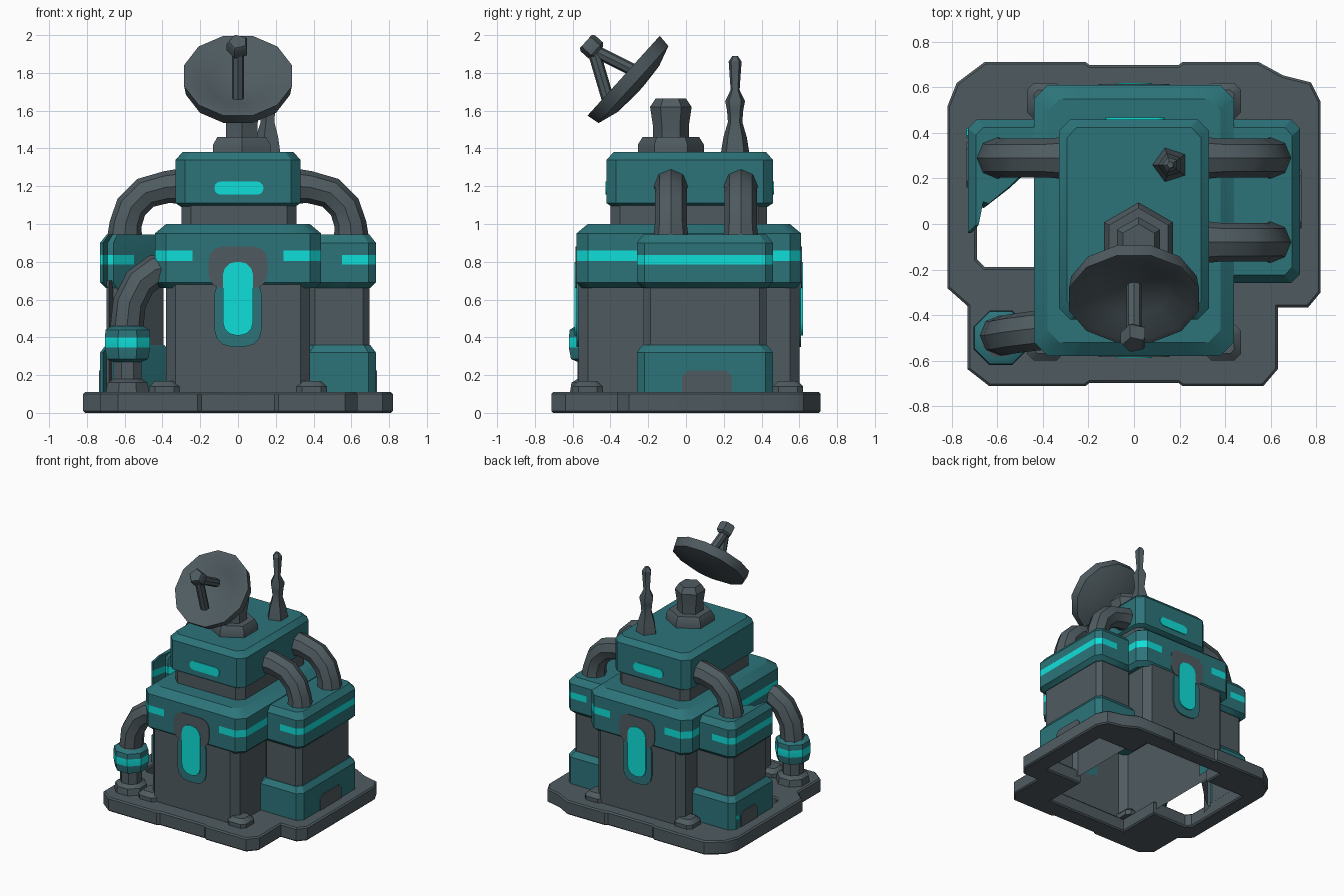
import bpy, bmesh, math
from mathutils import Vector, Matrix

if "Cube" in bpy.data.objects:
    bpy.data.objects.remove(bpy.data.objects["Cube"])


def material(name, rgb):
    m = bpy.data.materials.new(name)
    m.diffuse_color = (*rgb, 1)
    m.use_nodes = True
    m.node_tree.nodes["Principled BSDF"].inputs["Base Color"].default_value = m.diffuse_color
    return m


GRAY = material("slate_gray", (0.078, 0.105, 0.118))
TEAL = material("deep_teal", (0.025, 0.175, 0.195))
CYAN = material("glow_cyan", (0.005, 0.74, 0.70))


def loft(name, rings, mats, rule=None, bottom=True, top=True, matrix=None):
    """Skin a stack of equal-length point rings; rule(level, centre) picks the material."""
    bm = bmesh.new()
    rows = [[bm.verts.new(p) for p in r] for r in rings]
    n = len(rows[0])
    for k in range(len(rows) - 1):
        for i in range(n):
            j = (i + 1) % n
            f = bm.faces.new((rows[k][i], rows[k][j], rows[k + 1][j], rows[k + 1][i]))
            if rule:
                f.material_index = rule(k, f.calc_center_median())
    if bottom:
        bm.faces.new(rows[0][::-1])
    if top:
        bm.faces.new(rows[-1])
    bmesh.ops.recalc_face_normals(bm, faces=bm.faces)
    if matrix:
        bm.transform(matrix)
    me = bpy.data.meshes.new(name)
    bm.to_mesh(me)
    bm.free()
    for m in mats:
        me.materials.append(m)
    ob = bpy.data.objects.new(name, me)
    bpy.context.collection.objects.link(ob)
    return ob


def rect(x0, x1, y0, y1, c, cuts=()):
    """Chamfered rectangle with extra points at x = cuts on front and back."""
    cuts = sorted(cuts)
    return ([(x0 + c, y0)] + [(x, y0) for x in cuts] + [(x1 - c, y0), (x1, y0 + c), (x1, y1 - c), (x1 - c, y1)]
            + [(x, y1) for x in cuts[::-1]] + [(x0 + c, y1), (x0, y1 - c), (x0, y0 + c)])


def stack(name, outline, levels, mats, rule=None, bottom=True):
    """Rings of one outline at (height, inset) levels."""
    xs, ys = zip(*outline)
    cx, cy = (min(xs) + max(xs)) / 2, (min(ys) + max(ys)) / 2
    hx, hy = max(xs) - cx, max(ys) - cy
    rings = [[(cx + (x - cx) * (1 - d / hx), cy + (y - cy) * (1 - d / hy), z) for x, y in outline]
             for z, d in levels]
    return loft(name, rings, mats, rule, bottom)


def lathe(name, profile, sides, mats, rule=None, matrix=None):
    rings = [[(r * math.cos(a), r * math.sin(a), z)
              for a in (2 * math.pi * (i + 0.5) / sides for i in range(sides))] for r, z in profile]
    return loft(name, rings, mats, rule, matrix=matrix)


def to_mesh(ob):
    bpy.ops.object.select_all(action='DESELECT')
    ob.select_set(True)
    bpy.context.view_layer.objects.active = ob
    bpy.ops.object.convert(target='MESH')


def curve(name, splines, dim, mat):
    cu = bpy.data.curves.new(name, 'CURVE')
    cu.dimensions = dim
    for pts in splines:
        s = cu.splines.new('POLY')
        s.points.add(len(pts) - 1)
        for p, q in zip(s.points, pts):
            p.co = (*q[:3], 1)
            p.radius = q[3] if len(q) > 3 else 1
        s.use_cyclic_u = dim == '2D'
    cu.materials.append(mat)
    ob = bpy.data.objects.new(name, cu)
    bpy.context.collection.objects.link(ob)
    return ob


def pipe(name, pts, radius):
    ob = curve(name, [pts], '3D', GRAY)
    ob.data.bevel_depth = radius
    ob.data.bevel_resolution = 2
    ob.data.use_fill_caps = True
    to_mesh(ob)


def pill(name, cx, z0, z1, w, corner, y, side, thick, mat):
    """Thin rounded plate facing front (side -1) or back (side 1)."""
    cz, hz = (z0 + z1) / 2, (z1 - z0) / 2
    pts = []
    for q, (sx, sz) in enumerate([(1, 1), (-1, 1), (-1, -1), (1, -1)]):
        for k in range(4):
            a = math.pi / 2 * (q + k / 3)
            pts.append((cx + sx * (w / 2 - corner) + corner * math.cos(a),
                        cz + sz * (hz - corner) + corner * math.sin(a)))
    loft(name, [[(x, y, z) for x, z in pts], [(x, y + side * thick, z) for x, z in pts]], [mat])


# Base plate: stepped outline with a hollow middle
outer = [(-.64, -.71), (-.22, -.71), (-.2, -.695), (.2, -.695), (.22, -.71), (.57, -.71), (.63, -.64),
         (.63, -.36), (.77, -.36), (.82, -.3), (.82, .54), (.78, .62), (.66, .65), (.55, .71), (.22, .71),
         (.2, .695), (-.2, .695), (-.22, .71), (-.66, .71), (-.78, .62), (-.82, .52), (-.82, -.28),
         (-.73, -.36), (-.73, -.64)]
hole = [(-.70, -.16), (-.66, -.2), (-.36, -.2), (-.36, -.55), (.36, -.55), (.36, -.21), (.68, -.21),
        (.68, .41), (.36, .41), (.36, .58), (-.36, .58), (-.36, .43), (-.70, .43)]
base = curve("base_plate", [[(x * .988, y * .99, 0) for x, y in outer],
                            [(x, y, 0) for x, y in hole]], '2D', GRAY)
base.data.fill_mode = 'BOTH'
base.data.extrude = 0.045
base.data.bevel_depth = 0.01
base.data.bevel_resolution = 0
base.location.z = 0.055
to_mesh(base)

# Corner feet of the main body
for sx in (-1, 1):
    for y in (-.52, .54):
        stack("corner_foot", rect(sx * .39 - .08, sx * .39 + .08, y - .08, y + .08, .03),
              [(.1, 0), (.14, 0), (.17, .03)], [GRAY])

# Main body, banded collar, neck and upper block
stack("main_body", rect(-.38, .38, -.57, .60, .05), [(.05, 0), (.7, 0)], [GRAY], bottom=False)
stack("main_collar", rect(-.44, .44, -.58, .61, .06, (-.24, .24)),
      [(.66, .03), (.69, 0), (.805, 0), (.86, 0), (.95, 0), (1.0, .06)], [TEAL, CYAN],
      lambda k, c: int(k == 2 and abs(c.x) > .24))
stack("neck", rect(-.3, .31, -.4, .43, .05), [(.98, 0), (1.12, 0)], [GRAY])
stack("upper_block", rect(-.33, .33, -.42, .46, .05),
      [(1.09, .03), (1.11, 0), (1.34, 0), (1.38, .035)], [TEAL])

# Side modules: full one on the right, cut-away one with a thin outer wall on the left
left = [(-.36, .46), (-.55, .46), (-.69, .46), (-.73, .42), (-.73, -.04), (-.715, -.04), (-.69, .08),
        (-.66, .07), (-.55, .155), (-.36, .33)]
for side, outline in (("right", rect(.34, .73, -.26, .46, .04, (.55,))), ("left", left)):
    stack(side + "_module", outline, [(.05, .035), (.7, .035)], [GRAY], bottom=False)
    stack(side + "_module_skirt", outline, [(.1, 0), (.32, 0), (.36, .03)], [TEAL], bottom=False)
    stack(side + "_module_cap", outline,
          [(.66, .03), (.69, 0), (.785, 0), (.835, 0), (.9, 0), (.945, .035)], [TEAL, CYAN],
          lambda k, c: int(k == 2 and abs(c.x) > .55))
for name, x, y0, y1, z0, z1, mat in (("right_vent", .733, -.02, .24, .11, .225, GRAY),
                                     ("left_vent", -.733, .16, .36, .11, .225, GRAY),
                                     ("left_indicator", -.733, .38, .42, .18, .215, CYAN)):
    c = (z1 - z0) / 4
    ring = [(y0, z0), (y1, z0), (y1, z1 - c), (y1 - c, z1), (y0 + c, z1), (y0, z1 - c)]
    loft(name, [[(x - .004, y, z) for y, z in ring], [(x + .004, y, z) for y, z in ring]], [mat])

# Windows and lamps on front and back
for side, name, body, cap, block in ((-1, "front", -.57, -.58, -.42), (1, "back", .60, .61, .46)):
    pill(name + "_window_surround", 0, .35, .72, .25, .09, body, side, .009, TEAL)
    pill(name + "_window_frame", 0, .66, .88, .31, .07, cap, side, .005, GRAY)
    pill(name + "_window", 0, .41, .80, .16, .07, cap, side, .009, CYAN)
    pill(name + "_lamp", .005, 1.155, 1.225, .26, .034, block, side, .007, CYAN)

# Elbow pipes from the upper block to the modules
for sx, y in ((1, -.08), (1, .29), (-1, .29)):
    pipe("elbow_pipe", [(sx * x, y, z, r) for x, z, r in
                        ((.3, 1.2, 1.1), (.38, 1.195, 1), (.49, 1.165, 1), (.565, 1.09, 1),
                         (.595, 1.0, 1), (.6, .92, 1.1))], .085)

# Front left pipe with its glowing coupling
pipe("front_left_pipe", [(-.59, -.49, .44), (-.575, -.49, .58), (-.52, -.48, .69), (-.44, -.47, .75),
                         (-.34, -.46, .76)], .088)
lathe("pipe_coupling", [(.125, .1), (.115, .16), (.08, .18), (.08, .27), (.118, .285), (.13, .345),
                        (.13, .4), (.125, .44), (.09, .46)], 8, [GRAY, TEAL, CYAN],
      lambda k, c: 0 if k < 3 else 2 if k == 5 else 1, Matrix.Translation((-.585, -.5, 0)))

# Dish mount and antenna on the roof
lathe("dish_mount", [(.175, 1.37), (.175, 1.42), (.15, 1.46)], 6, [GRAY],
      matrix=Matrix.Translation((.02, -.08, 0)))
lathe("dish_knob", [(.095, 1.45), (.095, 1.52), (.11, 1.62), (.08, 1.665)], 6, [GRAY],
      matrix=Matrix.Translation((.02, -.08, 0)))
lathe("antenna", [(.08, 1.37), (.065, 1.46), (.04, 1.54), (.045, 1.6), (.055, 1.65), (.025, 1.71),
                  (.036, 1.86), (.015, 1.89)], 5, [GRAY], matrix=Matrix.Translation((.16, .26, 0)))

# Tilted dish with receiver on two struts
axis = Vector((0, -.74, .67)).normalized()
tilt = Matrix.Translation((0, -.33, 1.785)) @ axis.to_track_quat('Z', 'Y').to_matrix().to_4x4()
lathe("dish", [(.03, -.115), (.17, -.105), (.285, -.07), (.295, 0), (.265, 0), (.16, -.05), (.03, -.07)],
      12, [GRAY], matrix=tilt)
lathe("receiver", [(.045, .185), (.06, .2), (.06, .255), (.05, .27)], 5, [GRAY], matrix=tilt)
for foot in ((0, -.415, 1.665), (0, -.27, 1.81)):
    pipe("receiver_strut", [foot, (0, -.49, 1.92)], .033)

# Soften only the shallow angles
bpy.ops.object.select_all(action='SELECT')
bpy.context.view_layer.objects.active = bpy.data.objects["dish"]
bpy.ops.object.shade_smooth_by_angle(angle=math.radians(32))
